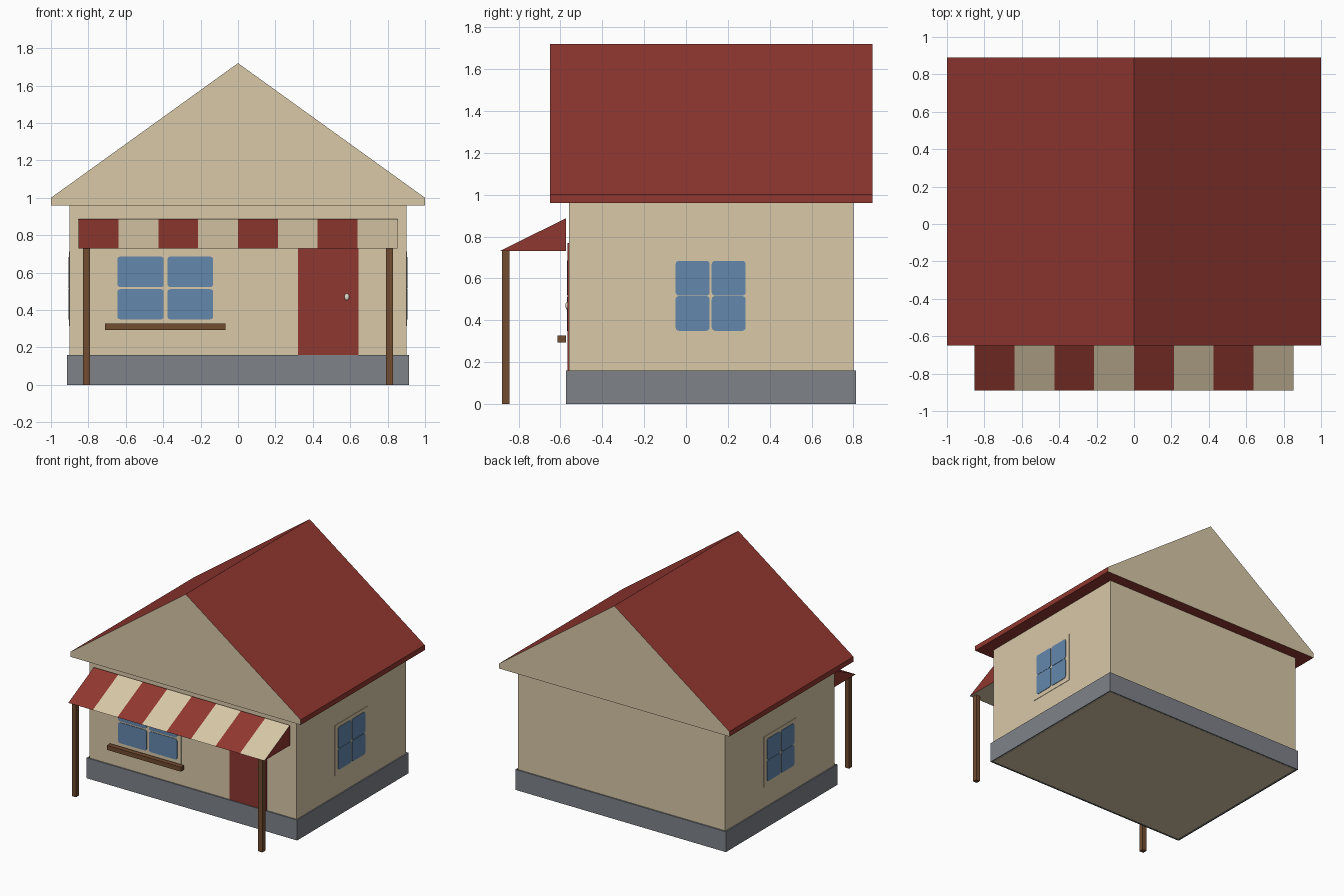
import bpy, bmesh
from mathutils import Vector

if "Cube" in bpy.data.objects:
    bpy.data.objects.remove(bpy.data.objects["Cube"])


def material(name, rgb):
    m = bpy.data.materials.new(name)
    lin = [(c / 255 / 12.92 if c < 11 else ((c / 255 + 0.055) / 1.055) ** 2.4) for c in rgb]
    m.diffuse_color = (*lin, 1)
    m.use_nodes = True
    m.node_tree.nodes["Principled BSDF"].inputs["Base Color"].default_value = m.diffuse_color
    return m


CREAM = material("cream_plaster", (216, 200, 167))
RED = material("brick_red", (144, 55, 48))
GREY = material("stone_grey", (126, 130, 137))
BLUE = material("window_blue", (99, 136, 173))
BROWN = material("dark_wood", (114, 76, 48))
KNOB = material("knob_ivory", (228, 222, 205))


def finish(name, bm, *mats):
    bmesh.ops.recalc_face_normals(bm, faces=bm.faces)
    me = bpy.data.meshes.new(name)
    bm.to_mesh(me)
    bm.free()
    for m in mats:
        me.materials.append(m)
    ob = bpy.data.objects.new(name, me)
    bpy.context.collection.objects.link(ob)
    return ob


def box_bm(lo, hi):
    bm = bmesh.new()
    bmesh.ops.create_cube(bm, size=1)
    for v in bm.verts:
        v.co = [(a + b) / 2 + c * (b - a) for a, b, c in zip(lo, hi, v.co)]
    return bm


def box(name, lo, hi, mat):
    return finish(name, box_bm(lo, hi), mat)


def rounded_plate(name, lo, hi, axis, radius, mat):
    """Thin box whose corners are rounded around the given axis."""
    bm = box_bm(lo, hi)
    edges = [e for e in bm.edges
             if abs((e.verts[0].co - e.verts[1].co).normalized()[axis]) > 0.9]
    bmesh.ops.bevel(bm, geom=edges, offset=radius, segments=3, profile=0.5, affect='EDGES')
    return finish(name, bm, mat)


def prism(bm, pts, axis, a, b):
    """Extrude a closed 2D profile along x (axis 0) or y (axis 1)."""
    def place(p, t):
        return (t, p[0], p[1]) if axis == 0 else (p[0], t, p[1])
    ends = [[bm.verts.new(place(p, t)) for p in pts] for t in (a, b)]
    faces = [bm.faces.new(e) for e in ends]
    n = len(pts)
    for i in range(n):
        j = (i + 1) % n
        faces.append(bm.faces.new((ends[0][i], ends[0][j], ends[1][j], ends[1][i])))
    return faces


# Walls
box("walls", (-0.9, -0.56, 0), (0.9, 0.8, 0.96), CREAM)

# Stone plinth, a ring around the walls
bm = box_bm((-0.915, -0.573, 0), (0.915, 0.812, 0.16))
caps = [f for f in bm.faces if abs(f.normal.z) > 0.9]
bmesh.ops.inset_individual(bm, faces=caps, thickness=0.0145)
bmesh.ops.delete(bm, geom=caps, context='FACES')
finish("plinth", bm, GREY)

# Roof block with plastered gables
bm = bmesh.new()
prism(bm, [(-1, 0.96), (1, 0.96), (1, 1.0), (0, 1.72), (-1, 1.0)], 1, -0.65, 0.89)
bm.normal_update()
for f in bm.faces:
    f.material_index = 1 if abs(f.normal.y) > 0.9 else 0
finish("roof", bm, RED, CREAM)

# Striped awning with red end triangles
bm = bmesh.new()
step = 1.704 / 8
for i in range(8):
    x = -0.852 + i * step
    faces = prism(bm, [(-0.89, 0.73), (-0.573, 0.73), (-0.573, 0.888)], 0, x, x + step)
    for f in faces[2:]:
        f.material_index = i % 2
    inner = [f for k, f in enumerate(faces[:2]) if (i, k) not in ((0, 0), (7, 1))]
    bmesh.ops.delete(bm, geom=inner, context='FACES_ONLY')
bmesh.ops.remove_doubles(bm, verts=bm.verts, dist=0.0001)
finish("awning", bm, RED, CREAM)

# Awning posts
for side, s in (("left", -1), ("right", 1)):
    box(side + "_post", (s * 0.81 - 0.018, -0.88, 0), (s * 0.81 + 0.018, -0.843, 0.735), BROWN)

# Door and knob
box("door", (0.322, -0.566, 0.16), (0.644, -0.558, 0.77), RED)
bm = bmesh.new()
bmesh.ops.create_uvsphere(bm, u_segments=12, v_segments=8, radius=1)
for v in bm.verts:
    v.co = Vector((0.582 + v.co.x * 0.013, -0.568 + v.co.y * 0.008, 0.47 + v.co.z * 0.018))
for f in bm.faces:
    f.smooth = True
finish("door_knob", bm, KNOB)

# Front window: frame, four panes and wooden sill
box("front_window_frame", (-0.678, -0.564, 0.325), (-0.1, -0.558, 0.712), CREAM)
for i, (x0, x1) in enumerate(((-0.645, -0.397), (-0.377, -0.133))):
    for j, (z0, z1) in enumerate(((0.35, 0.512), (0.522, 0.686))):
        rounded_plate(f"front_pane_{i}{j}", (x0, -0.568, z0), (x1, -0.562, z1), 1, 0.016, BLUE)
box("window_sill", (-0.71, -0.613, 0.293), (-0.068, -0.574, 0.328), BROWN)

# Matching windows in both side walls
for side, s in (("left", -1), ("right", 1)):
    def span(a, b):
        return sorted((s * a, s * b))
    a, b = span(0.898, 0.903)
    box(side + "_window_frame", (a, -0.085, 0.315), (b, 0.322, 0.712), CREAM)
    a, b = span(0.902, 0.907)
    for i, (y0, y1) in enumerate(((-0.05, 0.113), (0.123, 0.285))):
        for j, (z0, z1) in enumerate(((0.35, 0.516), (0.518, 0.684))):
            rounded_plate(f"{side}_pane_{i}{j}", (a, y0, z0), (b, y1, z1), 0, 0.016, BLUE)
